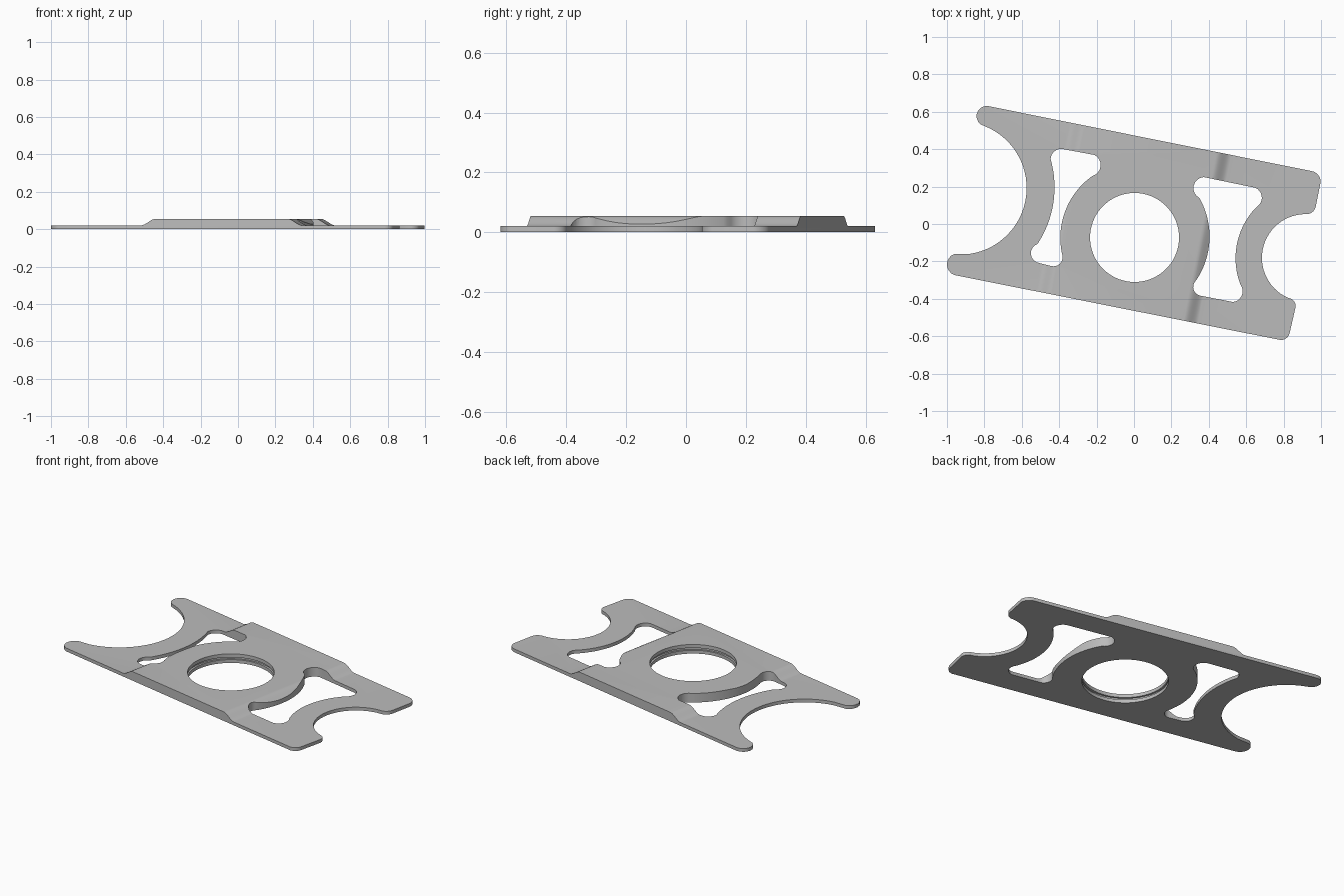
import bpy, bmesh, math
from mathutils import Vector, Matrix

if "Cube" in bpy.data.objects:
    bpy.data.objects.remove(bpy.data.objects["Cube"])

TILT = math.radians(-11.1)      # plate is turned in plan
HOLE = (0.003, -0.072)          # centre of the round opening
LEFT = (-0.922, 0.187)          # centre of the left end notch
RIGHT = (0.922, -0.18)          # centre of the right end notch


def arc3(a, m, b, n):
    """Points on the circle through a, m, b (a excluded)."""
    a, m, b = Vector(a), Vector(m), Vector(b)
    d = 2 * (a.x * (m.y - b.y) + m.x * (b.y - a.y) + b.x * (a.y - m.y))
    s = [p.length_squared for p in (a, m, b)]
    c = Vector(((s[0] * (m.y - b.y) + s[1] * (b.y - a.y) + s[2] * (a.y - m.y)) / d,
                (s[0] * (b.x - m.x) + s[1] * (a.x - b.x) + s[2] * (m.x - a.x)) / d))
    ang = [math.atan2(p.y - c.y, p.x - c.x) for p in (a, m, b)]
    tau = 2 * math.pi
    sweep = (ang[2] - ang[0]) % tau
    if (ang[1] - ang[0]) % tau > sweep:
        sweep -= tau
    r = (a - c).length
    return [(c.x + r * math.cos(ang[0] + sweep * i / n),
             c.y + r * math.sin(ang[0] + sweep * i / n)) for i in range(1, n + 1)]


def path(start, *steps):
    """Steps: (x, y) is a line, (mid, end) an arc."""
    pts = [start]
    for s in steps:
        if isinstance(s[0], tuple):
            long_arc = (Vector(s[1]) - Vector(pts[-1])).length > 0.2
            pts += arc3(pts[-1], s[0], s[1], 28 if long_arc else 8)
        else:
            pts.append(s)
    if (Vector(pts[0]) - Vector(pts[-1])).length < 1e-4:
        pts.pop()
    return pts


def prism(name, pts, z0, z1, matrix=None):
    bm = bmesh.new()
    f = bm.faces.new([bm.verts.new((x, y, z0)) for x, y in pts])
    ext = bmesh.ops.extrude_face_region(bm, geom=[f])["geom"]
    for v in ext:
        if isinstance(v, bmesh.types.BMVert):
            v.co.z = z1
    if matrix:
        bm.transform(matrix)
    bmesh.ops.recalc_face_normals(bm, faces=bm.faces)
    me = bpy.data.meshes.new(name)
    bm.to_mesh(me)
    bm.free()
    ob = bpy.data.objects.new(name, me)
    bpy.context.collection.objects.link(ob)
    return ob


def circle(r, n=72):
    return [(HOLE[0] + r * math.cos(2 * math.pi * i / n),
             HOLE[1] + r * math.sin(2 * math.pi * i / n)) for i in range(n)]


# raised centre with smooth ramps, as a side profile swept across the plate
ramp = []
for i in range(11):
    t = i / 10
    ramp.append((0.44 - 0.08 * t, 0.02 + 0.035 * t * t * (3 - 2 * t)))
profile = [(-1.2, 0), (1.2, 0), (1.2, 0.02)] + ramp
profile += [(-x, z) for x, z in reversed(ramp)] + [(-1.2, 0.02)]
plate = prism("mounting_plate", profile, -0.8, 0.8,
              Matrix.Rotation(TILT, 4, 'Z') @ Matrix.Rotation(math.pi / 2, 4, 'X'))

# outer outline with rounded corners and a notch at each end
outline = path(
    (-0.783, 0.631), (0.949, 0.283), ((0.985, 0.262), (0.998, 0.225)),
    (0.971, 0.091), ((0.954, 0.064), (0.917, 0.053)),
    ((RIGHT[0] - 0.238, RIGHT[1]), (0.826, -0.396)),
    ((0.853, -0.41), (0.864, -0.444)), (0.832, -0.583),
    ((0.815, -0.61), (0.783, -0.62)), (-0.96, -0.273),
    ((-1.0, -0.214), (-0.96, -0.16)), (-0.88, -0.16),
    ((LEFT[0] + 0.348, LEFT[1]), (-0.80, 0.524)),
    ((-0.842, 0.578), (-0.783, 0.631)))

# side windows that follow the notches and the round opening
left_window = path(
    (-0.382, 0.401), (-0.211, 0.369), ((-0.179, 0.326), (-0.222, 0.257)),
    ((-0.385, 0.01), (-0.382, -0.171)), ((-0.398, -0.214), (-0.441, -0.225)),
    (-0.505, -0.209), ((-0.548, -0.176), (-0.516, -0.107)),
    ((-0.425, 0.187), (-0.446, 0.347)), ((-0.432, 0.382), (-0.382, 0.401)))
right_window = path(
    (0.372, 0.251), (0.628, 0.198), ((0.682, 0.155), (0.655, 0.091)),
    ((0.543, -0.18), (0.57, -0.326)), ((0.575, -0.385), (0.527, -0.417)),
    (0.366, -0.385), ((0.318, -0.348), (0.334, -0.299)),
    ((0.404, -0.07), (0.35, 0.139)), ((0.318, 0.198), (0.372, 0.251)))

cuts = [
    (prism("outline_cutter", outline, -0.1, 0.2), 'INTERSECT'),
    (prism("left_window_cutter", left_window, -0.1, 0.2), 'DIFFERENCE'),
    (prism("right_window_cutter", right_window, -0.1, 0.2), 'DIFFERENCE'),
    (prism("round_opening_cutter", circle(0.238), -0.1, 0.2), 'DIFFERENCE'),
    # shallow groove inside the round opening
    (prism("groove_cutter", circle(0.25), 0.02, 0.034), 'DIFFERENCE'),
]
for cutter, op in cuts:
    m = plate.modifiers.new(cutter.name, 'BOOLEAN')
    m.operation, m.solver, m.object = op, 'EXACT', cutter
    cutter.hide_render = True

# apply the cuts and drop the cutters
bpy.context.view_layer.update()
done = bpy.data.meshes.new_from_object(
    plate.evaluated_get(bpy.context.evaluated_depsgraph_get()))
plate.modifiers.clear()
plate.data = done
for cutter, _ in cuts:
    bpy.data.objects.remove(cutter)

# one plain grey
grey = bpy.data.materials.new("plain_grey")
grey.diffuse_color = (0.5, 0.5, 0.5, 1)
grey.use_nodes = True
grey.node_tree.nodes["Principled BSDF"].inputs["Base Color"].default_value = grey.diffuse_color
plate.data.materials.clear()
plate.data.materials.append(grey)

bpy.context.view_layer.objects.active = plate
plate.select_set(True)
bpy.ops.object.shade_smooth_by_angle(angle=math.radians(30))
